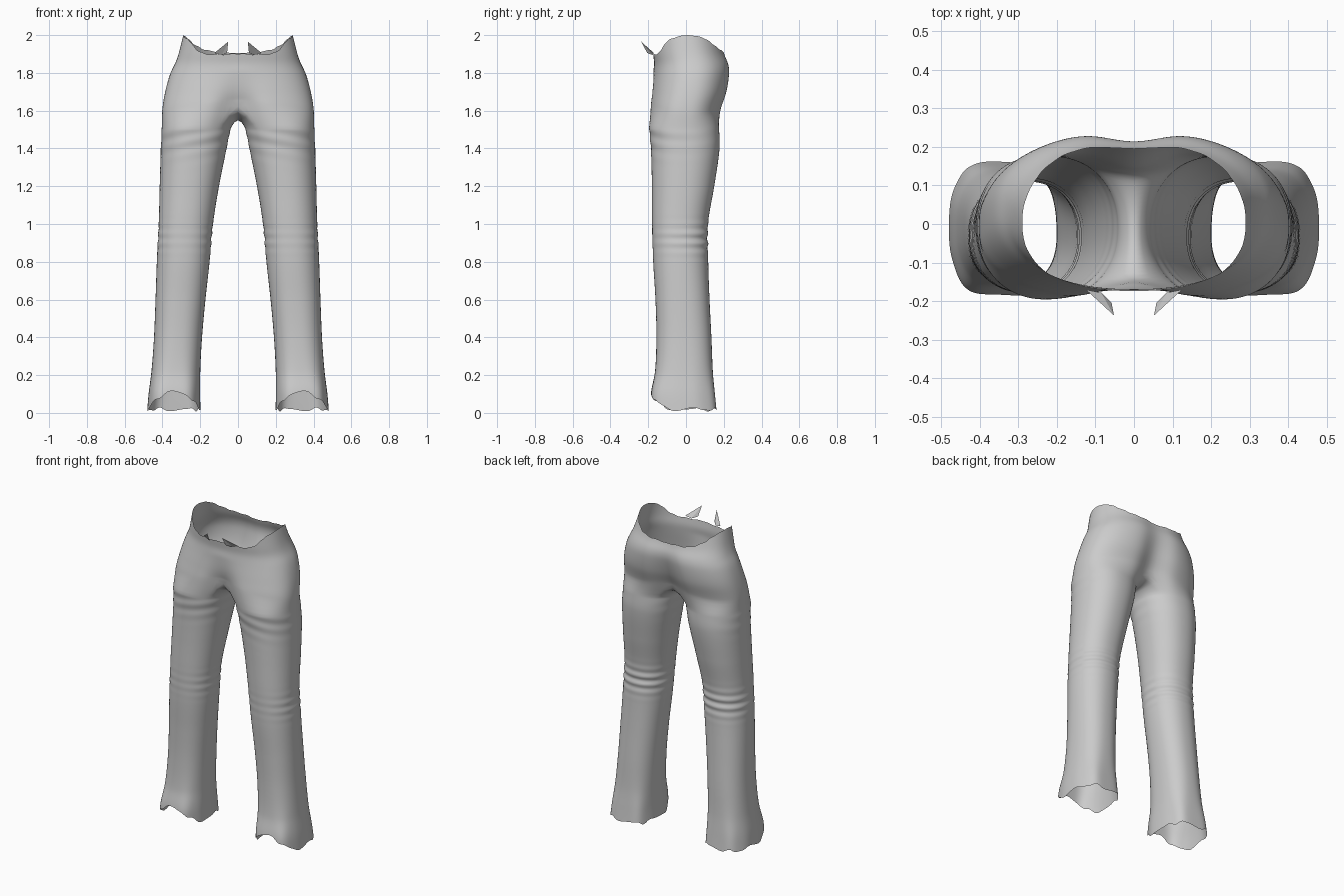
import bpy, bmesh, math

if "Cube" in bpy.data.objects:
    bpy.data.objects.remove(bpy.data.objects["Cube"])

cloth = bpy.data.materials.new("grey cloth")
cloth.diffuse_color = (0.6, 0.6, 0.6, 1)
cloth.use_nodes = True
cloth.node_tree.nodes["Principled BSDF"].inputs["Base Color"].default_value = cloth.diffuse_color

# Leg sections: height, inner x, outer x, front y, back y, squareness
LEG = [(0.00, .200, .480, -.185, .165, 3.0),
       (0.10, .202, .472, -.188, .155, 2.9),
       (0.22, .200, .458, -.165, .143, 2.6),
       (0.40, .190, .445, -.157, .135, 2.4),
       (0.60, .172, .437, -.162, .125, 2.3),
       (0.80, .150, .430, -.174, .118, 2.2),
       (1.00, .132, .420, -.180, .117, 2.2),
       (1.20, .100, .415, -.181, .150, 2.2),
       (1.40, .060, .409, -.186, .178, 2.2),
       (1.52, .036, .404, -.198, .175, 2.2)]
# Hip sections: height, side x, front y, back y, front dip, back dip, squareness
HIP = [(1.50, .405, -.198, .175, .100, .070, 2.5),
       (1.60, .402, -.200, .192, .075, .065, 2.5),
       (1.70, .386, -.187, .226, .025, .050, 2.4),
       (1.80, .358, -.173, .241, .000, .032, 2.3),
       (1.85, .333, -.169, .235, .000, .024, 2.3),
       (1.90, .315, -.174, .213, .000, .018, 2.3),
       (2.00, .290, -.182, .190, .000, .010, 2.2)]
# Waist edge: angle from front centre to back centre, height
RIM = [(-90, 1.90), (-60, 1.90), (-45, 1.93), (-33, 1.968), (-15, 1.99), (0, 2.0),
       (25, 1.985), (45, 1.945), (62, 1.918), (90, 1.905)]
# Lower edge of the hip panel
LOW = [(-90, 1.65), (-45, 1.60), (0, 1.58), (45, 1.58), (90, 1.61)]


def sample(table, t):
    """Smooth interpolation through the rows of a table."""
    t = min(max(t, table[0][0]), table[-1][0])
    i = 0
    while i < len(table) - 2 and t > table[i + 1][0]:
        i += 1
    a, b = table[i], table[i + 1]
    p, q = table[max(i - 1, 0)], table[min(i + 2, len(table) - 1)]
    h = b[0] - a[0]
    u = (t - a[0]) / h
    out = []
    for k in range(1, len(a)):
        ma = (b[k] - p[k]) / (b[0] - p[0]) * h
        mb = (q[k] - a[k]) / (q[0] - a[0]) * h
        out.append((2*u**3 - 3*u*u + 1) * a[k] + (u**3 - 2*u*u + u) * ma
                   + (3*u*u - 2*u**3) * b[k] + (u**3 - u*u) * mb)
    return out


def power(v, n):
    return math.copysign(abs(v) ** (2 / n), v)


def bump(z, mid, width):
    return math.exp(-((z - mid) / width) ** 2)


def leg_point(a, f):
    s, c = math.sin(a), math.cos(a)
    hem = 0.018 + 0.09 * max(0, -s) ** 2.5 + 0.009 * math.sin(7 * a) + 0.006 * math.sin(12 * a)
    z = hem + f * (1.51 - hem)
    xi, xo, yf, yb, n = sample(LEG, z)
    # Folds: behind the knee, across the thigh, and long ones near the hem
    r = 1 + (0.05 * (0.55 + 0.45 * s)) * bump(z, .92, .07) * math.sin(z * 2 * math.pi / .052)
    r += 0.014 * (0.5 - 0.5 * s) * bump(z, 1.46, .09) * math.sin((z + .04 * c) * 2 * math.pi / .075)
    r += 0.018 * bump(z, .05, .16) * math.sin(6 * a + 1)
    return ((xi + xo) / 2 + (xo - xi) / 2 * r * power(c, n),
            (yf + yb) / 2 + (yb - yf) / 2 * r * power(s, n), z)


def hip_point(deg, f):
    low, top = sample(LOW, deg)[0], sample(RIM, deg)[0]
    top += 0.006 * math.sin(deg * .42) * min(1, abs(deg) / 40)
    z = low + f * (top - low)
    xo, yf, yb, df, db, n = sample(HIP, z)
    t = math.radians(deg)
    x = xo * power(max(math.cos(t), 0), n) if abs(deg) < 89.9 else 0.0
    y = (yf + yb) / 2 + (yb - yf) / 2 * power(math.sin(t), n)
    dip = math.exp(-(x / .085) ** 2)
    y += dip * (df if deg < 0 else -db)
    return (x, y, z)


# Trousers: right half, a closed leg tube flowing into an open hip panel
OUT, INN, SPLIT = 32, 12, math.radians(130)
LEG_ROWS, HIP_ROWS = 100, 16
angles = [-SPLIT + 2 * SPLIT * i / OUT for i in range(OUT + 1)]
angles += [SPLIT + (2 * math.pi - 2 * SPLIT) * i / INN for i in range(1, INN)]
bm = bmesh.new()
legs = [[bm.verts.new(leg_point(a, j / LEG_ROWS)) for a in angles] for j in range(LEG_ROWS + 1)]
N = len(angles)
for lo, hi in zip(legs, legs[1:]):
    for i in range(N):
        k = (i + 1) % N
        bm.faces.new((lo[i], lo[k], hi[k], hi[i]))
hips = [[bm.verts.new(hip_point(-90 + 180 * i / OUT, j / HIP_ROWS)) for i in range(OUT + 1)]
        for j in range(HIP_ROWS + 1)]
for lo, hi in zip([legs[-1]] + hips, hips):
    for i in range(OUT):
        bm.faces.new((lo[i], lo[i + 1], hi[i + 1], hi[i]))

# Crotch: the inner arc of the leg meets a sagging seam on the centre line
back, front = hips[0][OUT], hips[0][0]
seam = [back]
for i in range(1, INN):
    u = i / INN
    y = back.co.y + (front.co.y - back.co.y) * u
    z = back.co.z + (front.co.z - back.co.z) * u - 0.06 * math.sin(math.pi * u) ** 0.8
    seam.append(bm.verts.new((0, y, z)))
seam.append(front)
inner = legs[-1][OUT:] + [legs[-1][0]]
for i in range(INN):
    bm.faces.new((inner[i], inner[i + 1], seam[i + 1], seam[i]))


def finish(name, bm, smooth):
    bmesh.ops.recalc_face_normals(bm, faces=bm.faces)
    mesh = bpy.data.meshes.new(name)
    bm.to_mesh(mesh)
    bm.free()
    mesh.materials.append(cloth)
    ob = bpy.data.objects.new(name, mesh)
    bpy.context.collection.objects.link(ob)
    mirror = ob.modifiers.new("mirror", 'MIRROR')
    mirror.use_clip = True
    if smooth:
        mesh.polygons.foreach_set("use_smooth", [True] * len(mesh.polygons))
        ob.modifiers.new("soften", 'SUBSURF').levels = 1
        ob.modifiers["soften"].render_levels = 1
    return ob


# Make sure the outward side is consistent, then build the trousers
finish("trousers", bm, True)

# Torn flaps: small pointed scraps on the front of the waist
bm = bmesh.new()
v = [bm.verts.new(p) for p in ((.125, -.170, 1.905), (.085, -.178, 1.895),
                               (.058, -.205, 1.905), (.052, -.237, 1.965))]
bm.faces.new((v[0], v[1], v[3]))
bm.faces.new((v[1], v[2], v[3]))
finish("torn_flaps", bm, False)
